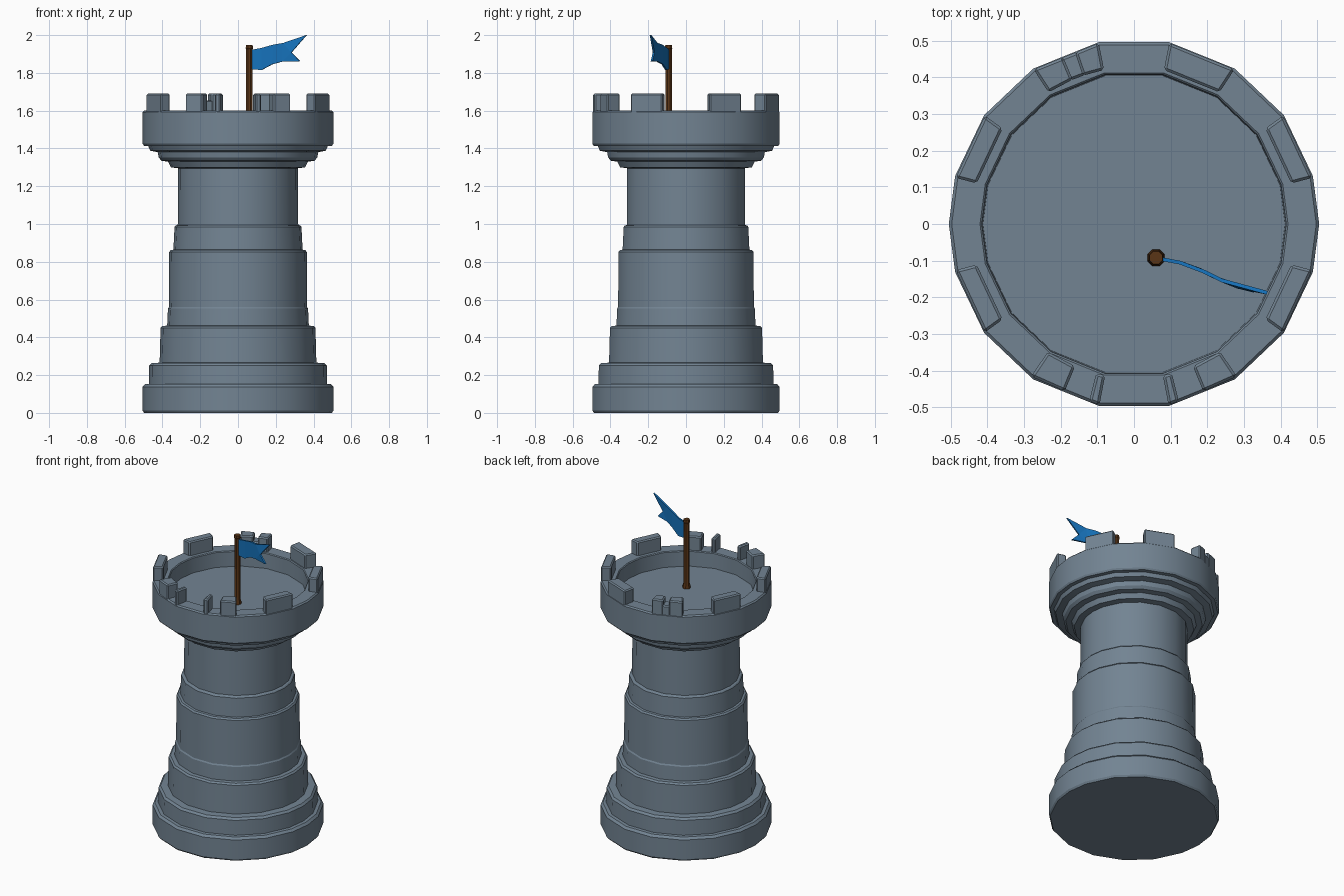
import bpy, bmesh, math
from mathutils import Vector

if "Cube" in bpy.data.objects:
    bpy.data.objects.remove(bpy.data.objects["Cube"])


def material(name, rgb):
    m = bpy.data.materials.new(name)
    m.diffuse_color = (*rgb, 1)
    m.use_nodes = True
    m.node_tree.nodes["Principled BSDF"].inputs["Base Color"].default_value = m.diffuse_color
    return m


STONE = material("grey_stone", (0.17, 0.23, 0.29))
WOOD = material("brown_wood", (0.10, 0.035, 0.008))
CLOTH = material("blue_cloth", (0.008, 0.17, 0.50))

# Slightly uneven facet corners of the tower, mirrored front to back
HALF = [0, 15, 36, 57, 79, 101, 123, 144, 165]
CORNERS = HALF + [a + 180 for a in HALF]


def add_object(name, bm, mat, smooth=None, bevel=0):
    bmesh.ops.recalc_face_normals(bm, faces=bm.faces)
    me = bpy.data.meshes.new(name)
    bm.to_mesh(me)
    bm.free()
    me.materials.append(mat)
    ob = bpy.data.objects.new(name, me)
    bpy.context.collection.objects.link(ob)
    if bevel:
        mod = ob.modifiers.new("worn_edges", 'BEVEL')
        mod.width = bevel
        mod.segments = 1
    if smooth:
        bpy.ops.object.select_all(action='DESELECT')
        ob.select_set(True)
        bpy.context.view_layer.objects.active = ob
        bpy.ops.object.shade_smooth_by_angle(angle=math.radians(smooth))
    return ob


def polar(r, deg, z, cx=0, cy=0):
    a = math.radians(deg)
    return Vector((cx + r * math.cos(a), cy + r * math.sin(a), z))


def lathe(name, profile, angles, mat, cx=0, cy=0, smooth=28):
    """Closed turned solid: profile of (radius, z) with flat end caps."""
    bm = bmesh.new()
    rings = [[bm.verts.new(polar(r, a, z, cx, cy)) for a in angles] for r, z in profile]
    n = len(angles)
    for lo, hi in zip(rings, rings[1:]):
        for i in range(n):
            j = (i + 1) % n
            bm.faces.new((lo[i], lo[j], hi[j], hi[i]))
    bm.faces.new(rings[0][::-1])
    bm.faces.new(rings[-1])
    return add_object(name, bm, mat, smooth)


# Tower: stepped plinth, shaft, corbel, parapet and sunken roof floor
lathe("tower_body", [
    (0.497, 0.0), (0.505, 0.012), (0.505, 0.138), (0.492, 0.152), (0.472, 0.154),
    (0.470, 0.25), (0.458, 0.263), (0.415, 0.266),
    (0.410, 0.45), (0.400, 0.46), (0.375, 0.462),
    (0.371, 0.552), (0.366, 0.56), (0.364, 0.852), (0.356, 0.862), (0.342, 0.864),
    (0.336, 0.985), (0.330, 0.992), (0.319, 0.995),
    (0.317, 1.295), (0.355, 1.300), (0.370, 1.33), (0.405, 1.335),
    (0.420, 1.352), (0.425, 1.38), (0.465, 1.388), (0.475, 1.412), (0.498, 1.414),
    (0.505, 1.425), (0.505, 1.592), (0.497, 1.60), (0.420, 1.60),
    (0.415, 1.595), (0.412, 1.50)], CORNERS, STONE)


def facet_radius(deg, r=0.503):
    """Distance to the flat outer wall of the parapet at an angle."""
    ring = CORNERS + [360]
    for a, b in zip(ring, ring[1:]):
        if a <= deg <= b:
            half, mid = math.radians(b - a) / 2, (a + b) / 2
            return r * math.cos(half) / math.cos(math.radians(deg - mid))


def battlement(name, a0, a1, r_in, top=1.69):
    """Block on the parapet between two angles."""
    bm = bmesh.new()
    rows = []
    for z in (1.58, top):
        rows.append([bm.verts.new(polar(r, a, z)) for r, a in (
            (r_in, a0), (facet_radius(a0), a0), (facet_radius(a1), a1), (r_in, a1))])
    lo, hi = rows
    for i in range(4):
        j = (i + 1) % 4
        bm.faces.new((lo[i], lo[j], hi[j], hi[i]))
    bm.faces.new(lo[::-1])
    bm.faces.new(hi)
    add_object(name, bm, STONE, bevel=0.007)


# Whole battlements at the sides and back right
for k, (a0, a1, r) in enumerate([(14.5, 36, 0.443), (57, 79, 0.428), (144, 165.5, 0.443),
                                 (194.5, 216, 0.443), (324, 345.5, 0.443)]):
    battlement(f"battlement_{k + 1}", a0, a1, r)

# Back left battlement with a chipped middle
battlement("chipped_battlement_a", 101, 109, 0.428)
battlement("chipped_battlement_b", 113, 123, 0.428)
battlement("chipped_battlement_core", 108, 114, 0.428, 1.655)

# Broken front battlements: a chunk and a thin sliver on each side
for side in ("left", "right"):
    for part, a0, a1 in (("chunk", 236, 247.5), ("sliver", 255.8, 259.2)):
        if side == "right":
            a0, a1 = 540 - a1, 540 - a0
        battlement(f"broken_battlement_{part}_{side}", a0, a1, 0.42)

# Flag pole with a slight foot
PX, PY = 0.06, -0.092
lathe("flag_pole", [(0.025, 1.49), (0.024, 1.515), (0.019, 1.53), (0.018, 1.925),
                    (0.021, 1.93), (0.019, 1.947)],
      [22.5 + 45 * i for i in range(8)], WOOD, PX, PY)


# Forked flag, swept back toward the front right
def flag_point(x, z):
    y = -0.095 - 0.32 * (x - 0.07) + 0.008 * math.sin((x - 0.07) * 22)
    return (x, y, z)


bm = bmesh.new()
top = [bm.verts.new(flag_point(*p)) for p in ((0.07, 1.922), (0.125, 1.932), (0.19, 1.95), (0.24, 1.958))]
low = [bm.verts.new(flag_point(*p)) for p in ((0.07, 1.82), (0.125, 1.815), (0.18, 1.845), (0.235, 1.86))]
notch, tip_up, tip_low = [bm.verts.new(flag_point(*p)) for p in ((0.283, 1.908), (0.363, 2.0), (0.328, 1.862))]
for i in range(3):
    bm.faces.new((low[i], low[i + 1], top[i + 1], top[i]))
bm.faces.new((low[3], notch, top[3]))
bm.faces.new((top[3], notch, tip_up))
bm.faces.new((low[3], tip_low, notch))
flag = add_object("flag", bm, CLOTH)
mod = flag.modifiers.new("cloth_thickness", 'SOLIDIFY')
mod.thickness = 0.01
mod.offset = 0
